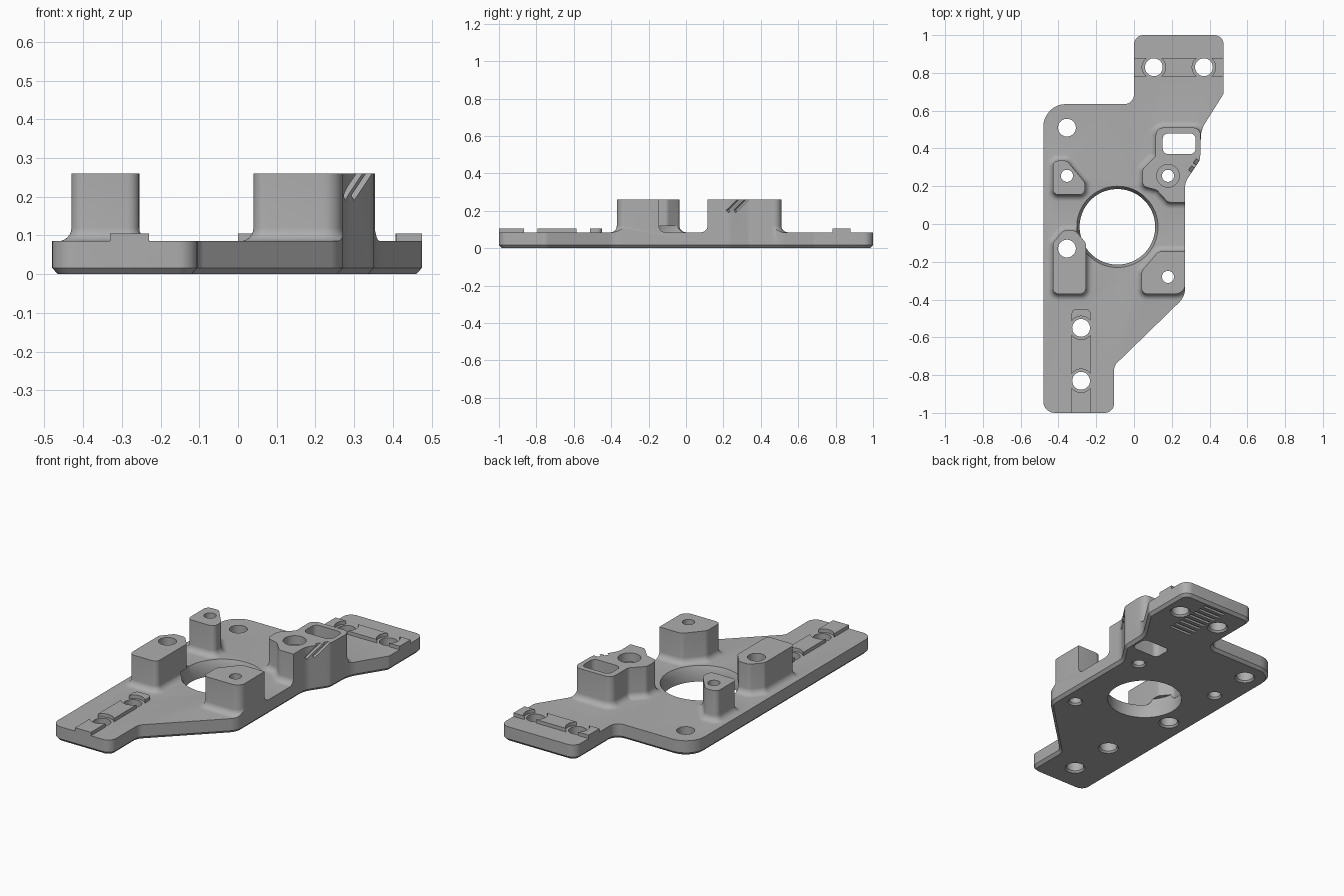
import bpy
import math
from mathutils import Vector, Matrix

cube = bpy.data.objects.get("Cube")
if cube:
    bpy.data.objects.remove(cube, do_unlink=True)

grey = bpy.data.materials.new("plain grey")
grey.use_nodes = True
grey.diffuse_color = (0.42, 0.42, 0.42, 1)
grey.node_tree.nodes["Principled BSDF"].inputs["Base Color"].default_value = (0.42, 0.42, 0.42, 1)


def outline(corners, d=0.0, steps=8):
    """Counter-clockwise (x, y, radius) corners, grown by d, with rounded corners."""
    n = len(corners)
    out = []
    p = [Vector(c[:2]) for c in corners]
    for i in range(n):
        a = (p[i] - p[i - 1]).normalized()
        b = (p[(i + 1) % n] - p[i]).normalized()
        turn = math.atan2(a.x * b.y - a.y * b.x, a.dot(b))
        na, nb = Vector((a.y, -a.x)), Vector((b.y, -b.x))
        q = p[i] + (na + nb) * d / (1 + na.dot(nb))
        side = 1 if turn > 0 else -1
        r = max(corners[i][2] + side * d, 0.002)
        start = q - a * r * math.tan(abs(turn) / 2)
        centre = start - na * side * r
        arm = na * side * r
        for k in range(steps + 1):
            out.append(centre + Matrix.Rotation(turn * k / steps, 2) @ arm)
    return out


def circle(x, y, r, n=48):
    return [(x + r * math.cos(2 * math.pi * k / n), y + r * math.sin(2 * math.pi * k / n)) for k in range(n)]


def rect(x0, y0, x1, y1, r=0.0):
    return [(x0, y0, r), (x1, y0, r), (x1, y1, r), (x0, y1, r)]


def loft(name, rings):
    """Closed solid through (z, points) rings, from the bottom up."""
    n = len(rings[0][1])
    verts = [(q[0], q[1], z) for z, pts in rings for q in pts]
    faces = [tuple(reversed(range(n))), tuple(range(len(verts) - n, len(verts)))]
    for s in range(len(rings) - 1):
        for i in range(n):
            j = (i + 1) % n
            faces.append((s * n + i, s * n + j, s * n + n + j, s * n + n + i))
    mesh = bpy.data.meshes.new(name)
    mesh.from_pydata(verts, [], faces)
    mesh.materials.append(grey)
    ob = bpy.data.objects.new(name, mesh)
    bpy.context.collection.objects.link(ob)
    return ob


def prism(name, pts, z0, z1):
    return loft(name, [(z0, pts), (z1, pts)])


def combine(target, tool, operation):
    mod = target.modifiers.new("shape", 'BOOLEAN')
    mod.operation = operation
    mod.solver = 'EXACT'
    mod.object = tool
    bpy.context.view_layer.objects.active = target
    bpy.ops.object.modifier_apply(modifier=mod.name)
    bpy.data.objects.remove(tool, do_unlink=True)


TOP, HIGH, PAD, FILLET = 0.085, 0.26, 0.105, 0.035

# Plate footprint
foot = [(-0.48, -1, 0.06), (-0.105, -1, 0.05), (-0.105, -0.75, 0.05), (0.27, -0.385, 0.1),
        (0.27, 0.22, 0.1), (0.35, 0.34, 0.06), (0.355, 0.5, 0.15), (0.475, 0.69, 0.04),
        (0.475, 1, 0.05), (0, 1, 0.05), (0, 0.635, 0.05), (-0.48, 0.635, 0.12)]
plate = prism("mounting_plate", outline(foot, 0.03), -0.05, TOP)

# Raised bosses with a filleted base
bosses = {
    "left_rear_boss": [(-0.43, 0.155, 0.03), (-0.26, 0.155, 0.03), (-0.26, 0.22, 0.03),
                       (-0.355, 0.335, 0.03), (-0.43, 0.335, 0.03)],
    "left_front_boss": [(-0.43, -0.37, 0.03), (-0.255, -0.37, 0.03), (-0.255, -0.1, 0.03),
                        (-0.31, -0.035, 0.03), (-0.375, -0.035, 0.03), (-0.43, -0.1, 0.03)],
    "right_front_boss": [(0.04, -0.37, 0.03), (0.27, -0.37, 0.05), (0.275, -0.145, 0.005),
                         (0.13, -0.145, 0.04), (0.04, -0.25, 0.04)],
    "right_rear_boss": [(0.045, 0.2, 0.03), (0.12, 0.18, 0.03), (0.18, 0.115, 0.03), (0.36, 0.115, 0),
                        (0.352, 0.51, 0.04), (0.115, 0.51, 0.04), (0.115, 0.36, 0.03), (0.045, 0.29, 0.03)],
}
for name, corners in bosses.items():
    rings = [(0.06, outline(corners, FILLET))]
    for k in range(7):
        t = k / 6 * math.pi / 2
        rings.append((TOP + FILLET * (1 - math.cos(t)), outline(corners, FILLET * (1 - math.sin(t)))))
    rings.append((HIGH, outline(corners)))
    combine(plate, loft(name, rings), 'UNION')

# Raised pads, cut away round their screw holes
screws = [(-0.28, -0.55), (-0.28, -0.83), (0.105, 0.83), (0.37, 0.83)]
for shape in (rect(-0.33, -1.1, -0.23, -0.45, 0.025), rect(-0.1, 0.782, 0.6, 0.88, 0.01)):
    pad = prism("pad", outline(shape), 0.06, PAD)
    for x, y in screws:
        if (x < 0) == (shape[0][1] < 0):
            combine(pad, prism("pad_gap", circle(x, y, 0.062), 0, 0.2), 'DIFFERENCE')
    combine(plate, pad, 'UNION')

# Trim everything to the footprint, with a chamfered underside
body = loft("trim", [(0, outline(foot, -0.015)), (0.016, outline(foot)), (0.4, outline(foot))])
combine(plate, body, 'INTERSECT')

# Large bore with a chamfered rim
bore = [(-0.1, 0.2), (0.05, 0.2), (TOP, 0.215), (TOP + FILLET, 0.215)]
combine(plate, loft("bore", [(z, circle(-0.088, -0.015, r, 96)) for z, r in bore]), 'DIFFERENCE')

# Screw holes, slightly countersunk below
holes = [(x, y, 0.047) for x, y in screws]
holes += [(-0.355, 0.51, 0.047), (-0.355, -0.13, 0.047), (-0.355, 0.255, 0.032),
          (0.18, -0.28, 0.032), (0.18, 0.255, 0.032)]
for x, y, r in holes:
    rings = [(-0.05, r + 0.008), (0, r + 0.008), (0.01, r), (0.4, r)]
    combine(plate, loft("hole", [(z, circle(x, y, s)) for z, s in rings]), 'DIFFERENCE')
combine(plate, prism("counterbore", circle(0.18, 0.255, 0.06), 0.21, 0.4), 'DIFFERENCE')

# Rectangular window through the rear boss
combine(plate, prism("window", outline(rect(0.152, 0.37, 0.326, 0.48, 0.03)), -0.1, 0.4), 'DIFFERENCE')

# Slanted notches in the curved side wall
normal = Vector((0.83, -0.55, 0)).normalized()
along = Vector((0.67, 1, 1)).normalized()
across = normal.cross(along)
for x, y in ((0.295, 0.255), (0.32, 0.292)):
    notch = prism("notch", outline(rect(-0.022, -0.052, 0.04, 0.08)), -0.009, 0.009)
    frame = Matrix((normal, along, across)).transposed().to_4x4()
    notch.matrix_world = Matrix.Translation((x, y, 0.23)) @ frame
    bpy.context.view_layer.update()
    combine(plate, notch, 'DIFFERENCE')

# Shallow grooves underneath the rear end
for k in range(8):
    y = 0.68 + 0.04 * k
    combine(plate, prism("groove", outline(rect(0.17, y - 0.009, 0.31, y + 0.009)), -0.05, 0.012), 'DIFFERENCE')

# Smooth curved faces, sharp edges
bpy.ops.object.select_all(action='DESELECT')
plate.select_set(True)
bpy.context.view_layer.objects.active = plate
bpy.ops.object.shade_smooth_by_angle(angle=math.radians(28))
